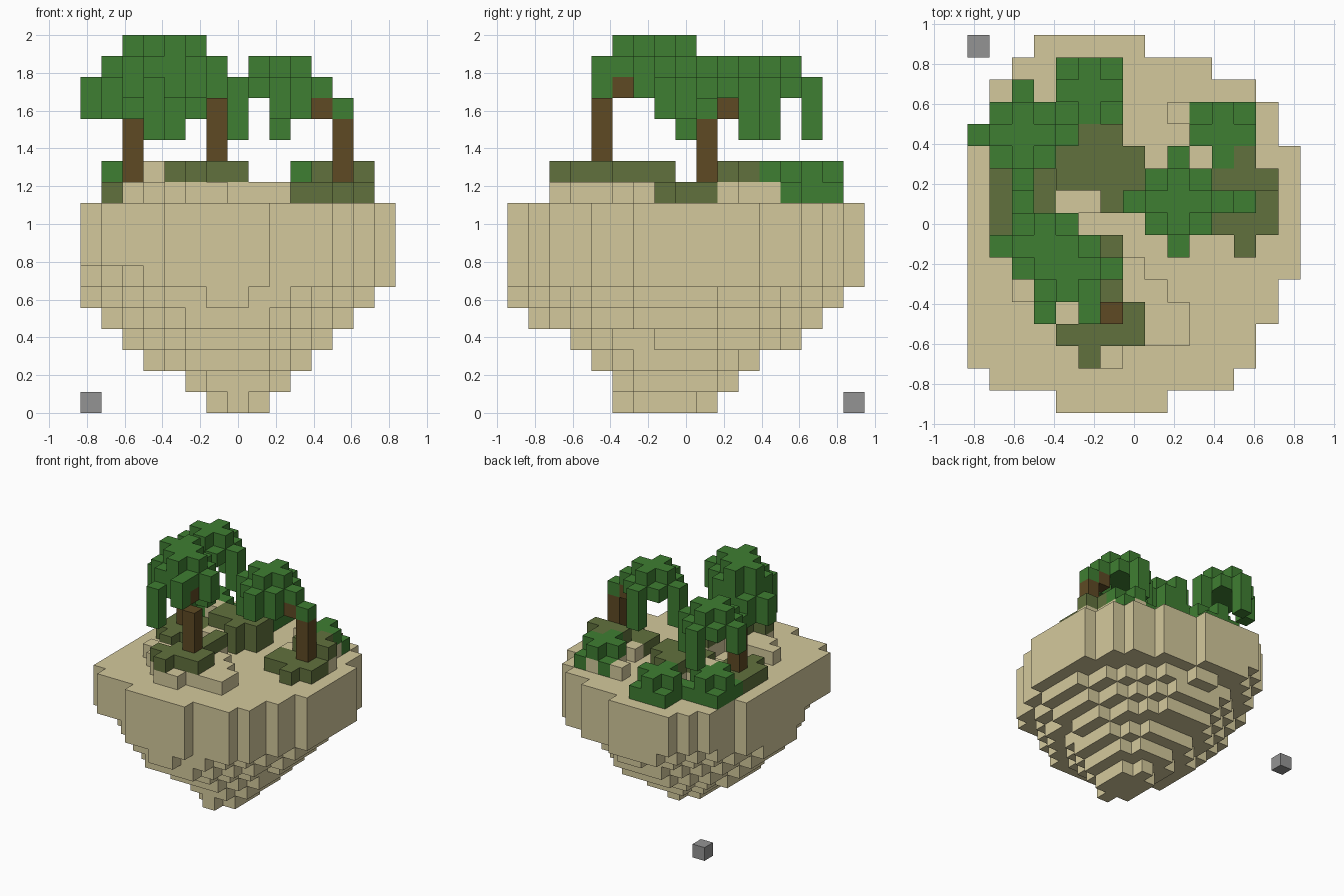
import bpy, bmesh
from mathutils import Vector

cube = bpy.data.objects.get("Cube")
if cube:
    bpy.data.objects.remove(cube, do_unlink=True)

UNIT = 1 / 9
NX, NY = 15, 17


def material(name, srgb):
    lin = [((c / 255 + 0.055) / 1.055) ** 2.4 for c in srgb] + [1]
    m = bpy.data.materials.new(name)
    m.use_nodes = True
    m.diffuse_color = lin
    m.node_tree.nodes["Principled BSDF"].inputs["Base Color"].default_value = lin
    return m


SAND = material("sand", (212, 201, 156))
MOSS = material("moss", (97, 113, 61))
LEAF = material("leaf_green", (63, 126, 50))
BARK = material("bark_brown", (94, 74, 36))
STONE = material("stone_grey", (148, 148, 148))

# Plan maps, back row first, one character per block
OUTLINE = """
...#####.......
..#########....
.############..
.#############.
.#############.
###############
###############
###############
###############
###############
###############
##############.
##############.
#############..
#############..
.###########...
....#####......"""

LOW_GROUND = """
...............
....ggg........
....ggg........
.gggggg..tgtg..
.ggg.tt...ttt..
.ggttttd...tt..
.dddttdd..tttt.
.dddttd...dddd.
.ddd......dddd.
..d...t.....d..
......tt.......
..ttttttt......
...ttttttt.....
....tttttt.....
.....tt........
...............
..............."""

HIGH_GROUND = """
...............
.....g.........
....ggg........
..g..g.....g...
.ggg.dd...ggg..
..gtdddd...gd..
....dddd...ddd.
......d........
...............
......d........
......d........
......d........
.....ddd.......
....dddd.......
.....d.........
...............
..............."""


def from_map(text, char, k):
    rows = text.split()[::-1]
    return {(i, j, k) for j, r in enumerate(rows) for i, c in enumerate(r) if c == char}


def box(i, j, k, di=1, dj=1, dk=1):
    return {(i + a, j + b, k + c) for a in range(di) for b in range(dj) for c in range(dk)}


def rounded_layer(k, x0, x1, y0, y1, power):
    cx, cy, rx, ry = (x0 + x1) / 2, (y0 + y1) / 2, (x1 - x0) / 2, (y1 - y0) / 2
    return {(i, j, k) for i in range(x0, x1) for j in range(y0, y1)
            if abs((i + .5 - cx) / rx) ** power + abs((j + .5 - cy) / ry) ** power <= 1}


def crown(i, j, west, east, front, back):
    """Small palm crown: square, plus on top, four arms hanging by the given lengths."""
    cells = box(i - 1, j - 1, 15, 3, 3)
    cells |= box(i - 1, j, 16, 3) | box(i, j - 1, 16, 1, 3)
    for a, b, n in ((-2, 0, west), (2, 0, east), (0, -2, front), (0, 2, back)):
        cells |= box(i + a, j + b, 16 - n, dk=n)
    return cells


parts = []

# Island: straight rim, tapering underside, raised sand
island = set()
for k in range(7, 10):
    island |= from_map(OUTLINE, "#", k)
spans = [(6, 9, 5, 10, 1.7), (5, 10, 5, 11, 1.7), (3, 11, 4, 12, 1.7), (2, 12, 3, 14, 1.7),
         (1, 13, 1, 15, 1.7), (0, 14, 0, 16, 1.5), (0, 15, 0, 17, 2.3)]
for k, span in enumerate(spans):
    island |= rounded_layer(k, *span) & from_map(OUTLINE, "#", k)
island |= from_map(LOW_GROUND, "t", 10) | from_map(HIGH_GROUND, "t", 11)
parts.append(("island", island, SAND))

# Ground cover
parts.append(("moss_patches", from_map(LOW_GROUND, "d", 10) | from_map(HIGH_GROUND, "d", 11), MOSS))
parts.append(("bushes", from_map(LOW_GROUND, "g", 10) | from_map(HIGH_GROUND, "g", 11), LEAF))

# Trunks with a bent top block
parts.append(("front_trunk", box(6, 4, 12, dk=3) | box(5, 5, 15), BARK))
parts.append(("left_trunk", box(12, 9, 11, dk=3) | box(11, 9, 14), BARK))
parts.append(("right_trunk", box(2, 9, 11, dk=3) | box(2, 10, 14), BARK))

# Crowns
parts.append(("left_crown", crown(9, 9, 3, 1, 2, 3) | box(12, 9, 14) | box(10, 8, 14), LEAF))
parts.append(("right_crown", crown(2, 12, 2, 3, 1, 3) | box(2, 9, 14), LEAF))
top = box(2, 7, 17, 3) | box(3, 6, 17, 3) | box(3, 8, 17) | box(4, 5, 17)
middle = (box(3, 8, 16, 2) | box(2, 7, 16, 4) | box(2, 6, 16, 5) | box(3, 5, 16, 3)
          | box(5, 4, 16))
hanging = (box(2, 8, 14, dk=2) | box(3, 8, 13, dk=3) | box(4, 8, 15) | box(1, 7, 14, dk=2)
           | box(3, 4, 13, dk=3) | box(5, 4, 15) | box(6, 6, 15) | box(5, 7, 14, dk=2)
           | box(2, 6, 15) | box(3, 5, 15, 2, 3))
parts.append(("front_crown", top | middle | hanging, LEAF))

# Loose stone beside the island
parts.append(("loose_stone", box(0, 16, 0), STONE))

occupied = set().union(*(cells for _, cells, _ in parts))


def build(name, cells, mat):
    """Outer skin of a set of blocks, with flat areas merged."""
    bm = bmesh.new()
    verts = {}

    def vert(p):
        key = tuple(round(c) for c in p)
        if key not in verts:
            x, y, z = key
            verts[key] = bm.verts.new(((x - NX / 2) * UNIT, (y - NY / 2) * UNIT, z * UNIT))
        return verts[key]

    for cell in sorted(cells):
        centre = Vector(cell) + Vector((.5, .5, .5))
        for axis in range(3):
            for sign in (-1, 1):
                n = Vector((0, 0, 0))
                n[axis] = sign
                if tuple(int(c) for c in Vector(cell) + n) in occupied:
                    continue
                u = Vector((0, 0, 0))
                u[(axis + 1) % 3] = 1
                v = n.cross(u)
                ring = [centre + (n + u * a + v * b) / 2
                        for a, b in ((-1, -1), (1, -1), (1, 1), (-1, 1))]
                bm.faces.new([vert(p) for p in ring])
    bmesh.ops.dissolve_limit(bm, angle_limit=.01, verts=bm.verts[:], edges=bm.edges[:])
    mesh = bpy.data.meshes.new(name)
    bm.to_mesh(mesh)
    bm.free()
    mesh.materials.append(mat)
    bpy.context.collection.objects.link(bpy.data.objects.new(name, mesh))


for part in parts:
    build(*part)
